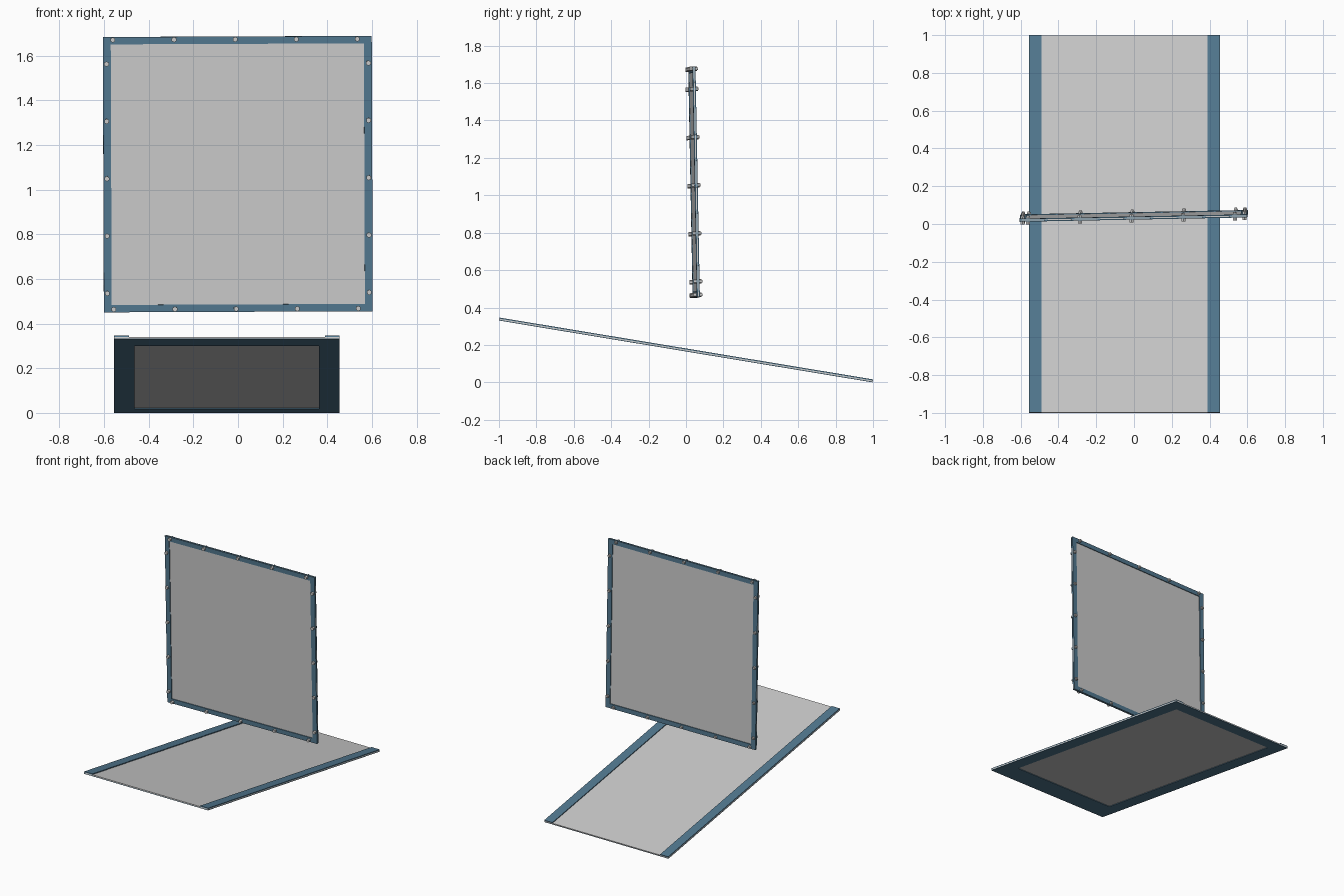
import bpy, math
from mathutils import Matrix, Euler

if "Cube" in bpy.data.objects:
    bpy.data.objects.remove(bpy.data.objects["Cube"])

teal = bpy.data.materials.new("teal_paint")
teal.diffuse_color = (0.085, 0.19, 0.28, 1)
teal.use_nodes = True
teal.node_tree.nodes["Principled BSDF"].inputs["Base Color"].default_value = teal.diffuse_color


def box(name, frame, x, y, z, mat=None):
    """Box given by min/max ranges in the local space of an assembly."""
    bpy.ops.mesh.primitive_cube_add(size=1)
    o = bpy.context.object
    o.name = name
    mid = [(a + b) / 2 for a, b in (x, y, z)]
    size = [b - a for a, b in (x, y, z)]
    o.data.transform(Matrix.Translation(mid) @ Matrix.Diagonal((*size, 1)))
    o.matrix_world = frame
    if mat:
        o.data.materials.append(mat)
    return o


def bolt(name, frame, x, z):
    """Hex head, shank and nut passing through the frame."""
    for part, r, y0, y1, n in (("head", 0.012, -0.018, -0.008, 6),
                               ("shank", 0.007, -0.023, 0.023, 12),
                               ("nut", 0.012, 0.008, 0.018, 6)):
        if part == "head":
            y0 = -0.024
        bpy.ops.mesh.primitive_cylinder_add(vertices=n, radius=r, depth=y1 - y0)
        o = bpy.context.object
        o.name = name + "_" + part
        o.data.transform(Matrix.Translation((x, (y0 + y1) / 2, z))
                         @ Matrix.Rotation(math.pi / 2, 4, 'X'))
        o.matrix_world = frame


# Sloping ramp: deck sheet, top side rails, underside border
ramp = Matrix.Translation((-0.05, 0, 0.173)) @ Matrix.Rotation(-0.164, 4, 'X')
L, W = 1.0123, 0.505
box("ramp_deck", ramp, (-W, W), (-L, L), (-0.004, 0.002))
for side, s in (("left", -1), ("right", 1)):
    outer, top_in, low_in = s * W, s * (W - 0.066), s * (W - 0.091)
    box(f"ramp_rail_{side}", ramp, sorted((outer, top_in)), (-L, L), (0.002, 0.008), teal)
    box(f"ramp_under_side_{side}", ramp, sorted((outer, low_in)), (-L, L), (-0.008, -0.004), teal)
inner = (-W + 0.091, W - 0.091)
box("ramp_under_front", ramp, inner, (-L, -0.83), (-0.008, -0.004), teal)
box("ramp_under_back", ramp, inner, (0.905, L), (-0.008, -0.004), teal)

# Upright screen, slightly tilted: sheet clamped between two bolted frames
screen = (Matrix.Translation((-0.001, 0.043, 1.07))
          @ Euler((0.019, -0.004, 0.019)).to_matrix().to_4x4())
H, V, B = 0.6025, 0.617, 0.035
box("screen_sheet", screen, (-H + 0.002, H - 0.002), (-0.0025, 0.0025), (-V + 0.002, V - 0.002))
for face, y in (("front", (-0.008, -0.0025)), ("back", (0.0025, 0.008))):
    box(f"frame_top_{face}", screen, (-H, H - B), y, (V - 0.033, V), teal)
    box(f"frame_right_{face}", screen, (H - B, H), y, (-V + 0.033, V), teal)
    box(f"frame_bottom_{face}", screen, (-H + B, H), y, (-V, -V + 0.033), teal)
    box(f"frame_left_{face}", screen, (-H, -H + B), y, (-V, V - 0.033), teal)

# Bolts along all four sides
for i in range(5):
    t = i - 2
    for s in (-1, 1):
        bolt(f"bolt_row_{s}_{i}", screen, -0.010 + 0.274 * t, s * 0.604)
        bolt(f"bolt_column_{s}_{i}", screen, s * 0.587, -0.018 + 0.257 * t)
